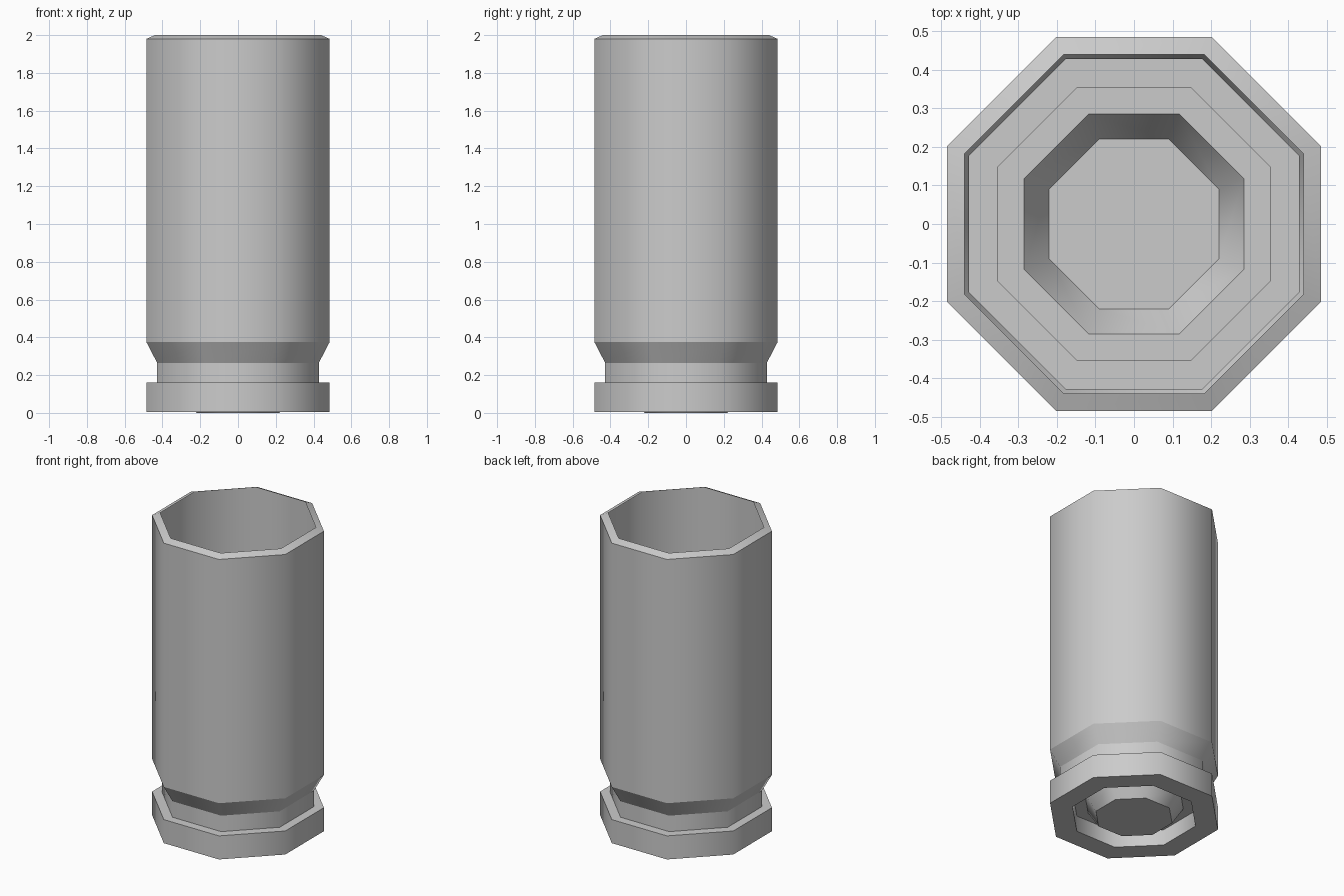
import bpy
import bmesh
from math import cos, sin, pi

if "Cube" in bpy.data.objects:
    bpy.data.objects.remove(bpy.data.objects["Cube"], do_unlink=True)

SIDES = 8

# Single plain metal colour
metal = bpy.data.materials.new("grey_metal")
metal.use_nodes = True
metal.diffuse_color = (0.6, 0.6, 0.6, 1)
metal.node_tree.nodes["Principled BSDF"].inputs["Base Color"].default_value = (0.6, 0.6, 0.6, 1)


def lathe(name, profile, closed_bottom=False):
    """Eight-sided shell from (half width, height) points, bottom to top."""
    bm = bmesh.new()
    rings = []
    for half_width, z in profile:
        r = half_width / cos(pi / SIDES)
        angles = [(2 * i + 1) * pi / SIDES for i in range(SIDES)]
        rings.append([bm.verts.new((r * cos(a), r * sin(a), z)) for a in angles])
    for low, high in zip(rings, rings[1:]):
        for i in range(SIDES):
            j = (i + 1) % SIDES
            bm.faces.new((low[i], low[j], high[j], high[i]))
    if closed_bottom:
        bm.faces.new(rings[0][::-1])
    # Smooth round the shell, crisp along every ring
    for face in bm.faces:
        face.smooth = True
    for edge in bm.edges:
        a, b = edge.verts
        edge.smooth = abs(a.co.z - b.co.z) > 0.001
    mesh = bpy.data.meshes.new(name)
    bm.to_mesh(mesh)
    bm.free()
    mesh.materials.append(metal)
    obj = bpy.data.objects.new(name, mesh)
    bpy.context.collection.objects.link(obj)
    return obj


# Tapered cup in the middle of the base, with the recess ceiling around it
lathe("base_cup", [(0.22, 0), (0.285, 0.11), (0.355, 0.11)], closed_bottom=True)

# Recess wall, bottom ring and flange, stepping in to the groove
lathe("base_flange", [(0.355, 0.11), (0.355, 0.005), (0.485, 0.005),
                      (0.485, 0.16), (0.428, 0.16)])

# Groove, flare, tall thin wall and chamfered open mouth
lathe("tube_wall", [(0.428, 0.16), (0.428, 0.265), (0.485, 0.375),
                    (0.485, 1.98), (0.44, 2.0)])
